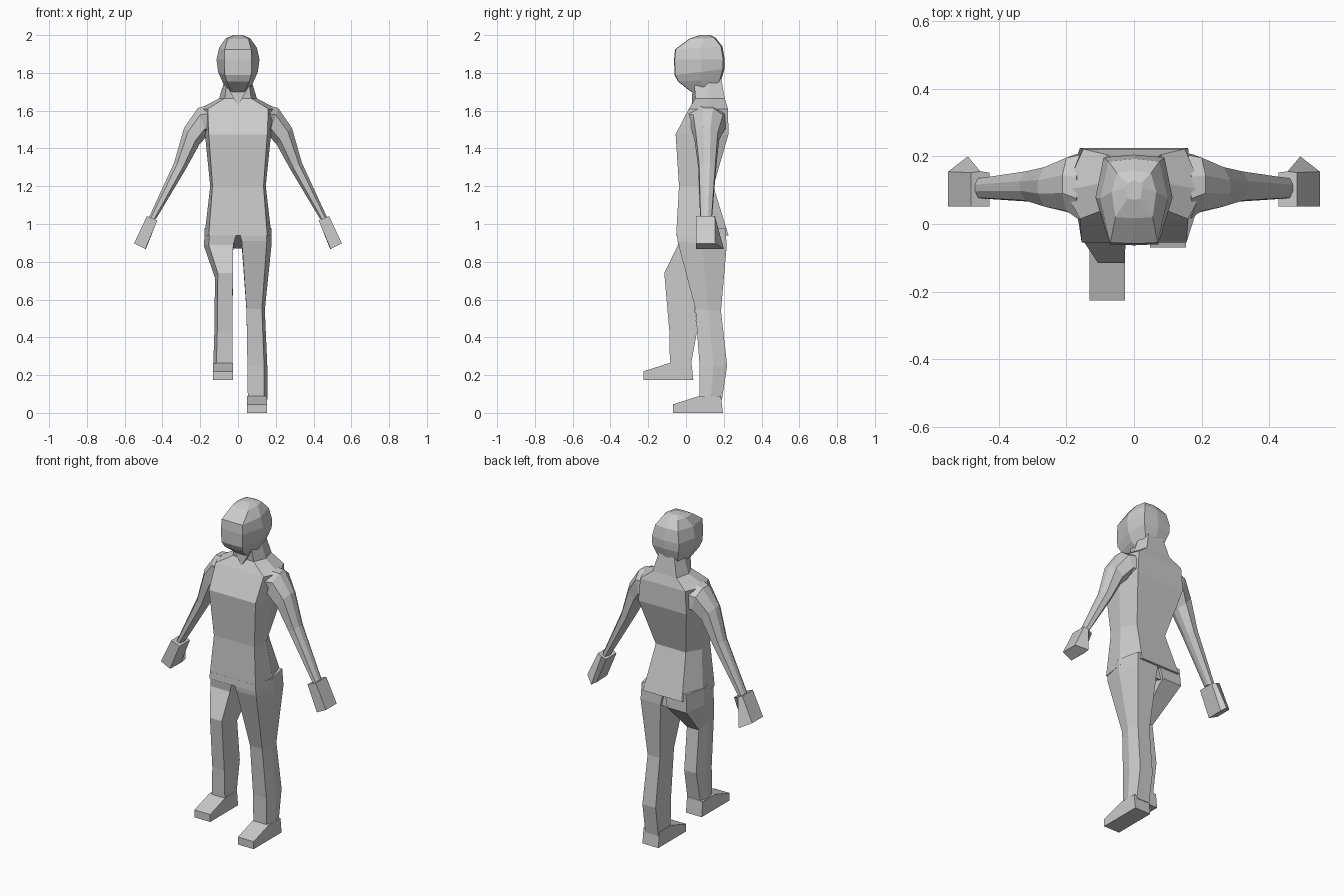
import bpy, bmesh
from mathutils import Vector


def loft(name, rings):
    """Skin a list of equal-length point rings and cap both ends."""
    bm = bmesh.new()
    vs = [[bm.verts.new(p) for p in r] for r in rings]
    n = len(rings[0])
    for a, b in zip(vs, vs[1:]):
        for i in range(n):
            j = (i + 1) % n
            bm.faces.new((a[i], a[j], b[j], b[i]))
    bm.faces.new(vs[0][::-1])
    bm.faces.new(vs[-1])
    bmesh.ops.recalc_face_normals(bm, faces=bm.faces)
    me = bpy.data.meshes.new(name)
    bm.to_mesh(me)
    bm.free()
    ob = bpy.data.objects.new(name, me)
    bpy.context.collection.objects.link(ob)
    return ob


def symmetric(half):
    """Complete a ring given its +x points from front to back."""
    return half + [(-x, y, z) for x, y, z in reversed(half)]


# Torso and neck: z, front x/y, side x/y, back x/y
torso = [
    (0.94, 0.155, -0.052, 0.177, 0.09, 0.13, 0.225),
    (1.20, 0.135, -0.037, 0.147, 0.06, 0.10, 0.145),
    (1.475, 0.155, -0.055, 0.175, 0.08, 0.16, 0.225),
    (1.61, 0.16, 0.015, 0.205, 0.10, 0.15, 0.222),
    (1.665, 0.07, 0.05, 0.10, 0.12, 0.08, 0.205),
    (1.78, 0.055, 0.04, 0.065, 0.12, 0.05, 0.185),
]
loft("torso", [symmetric([(fx, fy, z), (sx, sy, z), (bx, by, z)])
               for z, fx, fy, sx, sy, bx, by in torso])

# Throat wedge
loft("throat", [symmetric([(0.002, 0.03, 1.63), (0.002, 0.12, 1.63)]),
                symmetric([(0.06, 0.035, 1.73), (0.06, 0.12, 1.73)])])

# Head: front z, back z, front x/y, side x, back x/y
head = [
    (1.70, 1.72, 0.035, 0.03, 0.065, 0.05, 0.155),
    (1.755, 1.765, 0.06, -0.04, 0.085, 0.07, 0.18),
    (1.79, 1.82, 0.07, -0.058, 0.105, 0.088, 0.195),
    (1.87, 1.87, 0.072, -0.06, 0.114, 0.09, 0.197),
    (1.925, 1.94, 0.07, -0.055, 0.10, 0.075, 0.185),
    (1.98, 1.985, 0.055, 0.02, 0.066, 0.05, 0.15),
    (2.00, 2.00, 0.02, 0.075, 0.025, 0.02, 0.12),
]
loft("head", [symmetric([(0.003, fy - 0.003, fz), (fx, fy, fz), (sx, (fy + by) / 2 + 0.01, (fz + bz) / 2),
                         (bx, by, bz), (0.003, by + 0.008, bz)])
              for fz, bz, fx, fy, sx, bx, by in head])

# Arms: inner x/z, outer x/z, front y, back y
arm = [
    (0.13, 1.46, 0.17, 1.625, 0.00, 0.215),
    (0.165, 1.465, 0.212, 1.615, 0.03, 0.205),
    (0.205, 1.42, 0.285, 1.51, 0.045, 0.175),
    (0.277, 1.29, 0.338, 1.325, 0.065, 0.16),
    (0.432, 1.03, 0.483, 1.01, 0.075, 0.137),
]
for side, s in (("left", 1), ("right", -1)):
    rings = []
    for ix, iz, ox, oz, fy, by in arm:
        a, b = Vector((ix, 0, iz)), Vector((ox, 0, oz))
        pts = [(0, 0.35, 0), (0.25, 0, 0), (0.75, 0.05, 0), (1, 0.35, 0),
               (1, 0.65, 0), (0.75, 0.95, 0), (0.25, 1, 0), (0, 0.65, 0)]
        ring = []
        for t, u, _ in pts:
            p = a.lerp(b, t)
            ring.append((s * p.x, fy + (by - fy) * u, p.z))
        rings.append(ring)
    loft(side + "_arm", rings)

    # Hand, flaring to a pointed rear edge at the fingertips
    near = [(0.427, 0.052, 1.02), (0.482, 0.052, 1.042), (0.482, 0.152, 1.042),
            (0.455, 0.156, 1.03), (0.427, 0.152, 1.02)]
    far = [(0.49, 0.052, 0.868), (0.55, 0.052, 0.898), (0.55, 0.155, 0.898),
           (0.492, 0.20, 0.869), (0.488, 0.155, 0.867)]
    loft(side + "_hand", [[(s * x, y, z) for x, y, z in r] for r in (near, far)])


# Legs: inner x, outer x, front y/z, back y/z
def leg(name, s, sections):
    rings = []
    for x0, x1, fy, fz, by, bz in sections:
        w = x1 - x0
        rings.append([(s * x, y, z) for x, y, z in (
            (x0, fy, fz), (x1 - 0.16 * w, fy, fz),
            (x1, (fy + by) / 2, (fz + bz) / 2),
            (x1 - 0.16 * w, by, bz), (x0, by, bz))])
    loft(name, rings)


leg("left_leg", 1, [
    (0.00, 0.176, -0.05, 0.98, 0.21, 0.98),
    (0.02, 0.178, -0.045, 0.91, 0.215, 0.88),
    (0.045, 0.142, 0.05, 0.55, 0.185, 0.54),
    (0.05, 0.155, 0.072, 0.25, 0.218, 0.25),
    (0.052, 0.155, 0.072, 0.07, 0.19, 0.07)])
leg("right_leg", -1, [
    (0.00, 0.176, -0.05, 0.98, 0.21, 0.98),
    (0.025, 0.180, -0.042, 0.89, 0.215, 0.875),
    (0.027, 0.122, -0.115, 0.74, 0.03, 0.69),
    (0.03, 0.125, -0.088, 0.43, 0.06, 0.44),
    (0.028, 0.131, -0.085, 0.25, 0.025, 0.25)])

# Feet: one side profile, moved for each stance
foot = [(-0.07, 0), (0.195, 0), (0.185, 0.09), (0.072, 0.09), (-0.07, 0.045)]
for name, x0, x1, dy, dz in (("left_foot", 0.048, 0.154, 0, 0),
                             ("right_foot", -0.132, -0.027, -0.156, 0.175)):
    loft(name, [[(x, y + dy, z + dz) for y, z in foot] for x in (x0, x1)])

# Pelvis underside, joining the legs
loft("pelvis", [symmetric([(0.02, -0.035, 0.95), (0.02, 0.20, 0.87)]),
                symmetric([(0.12, -0.03, 1.0), (0.12, 0.19, 1.0)])])
